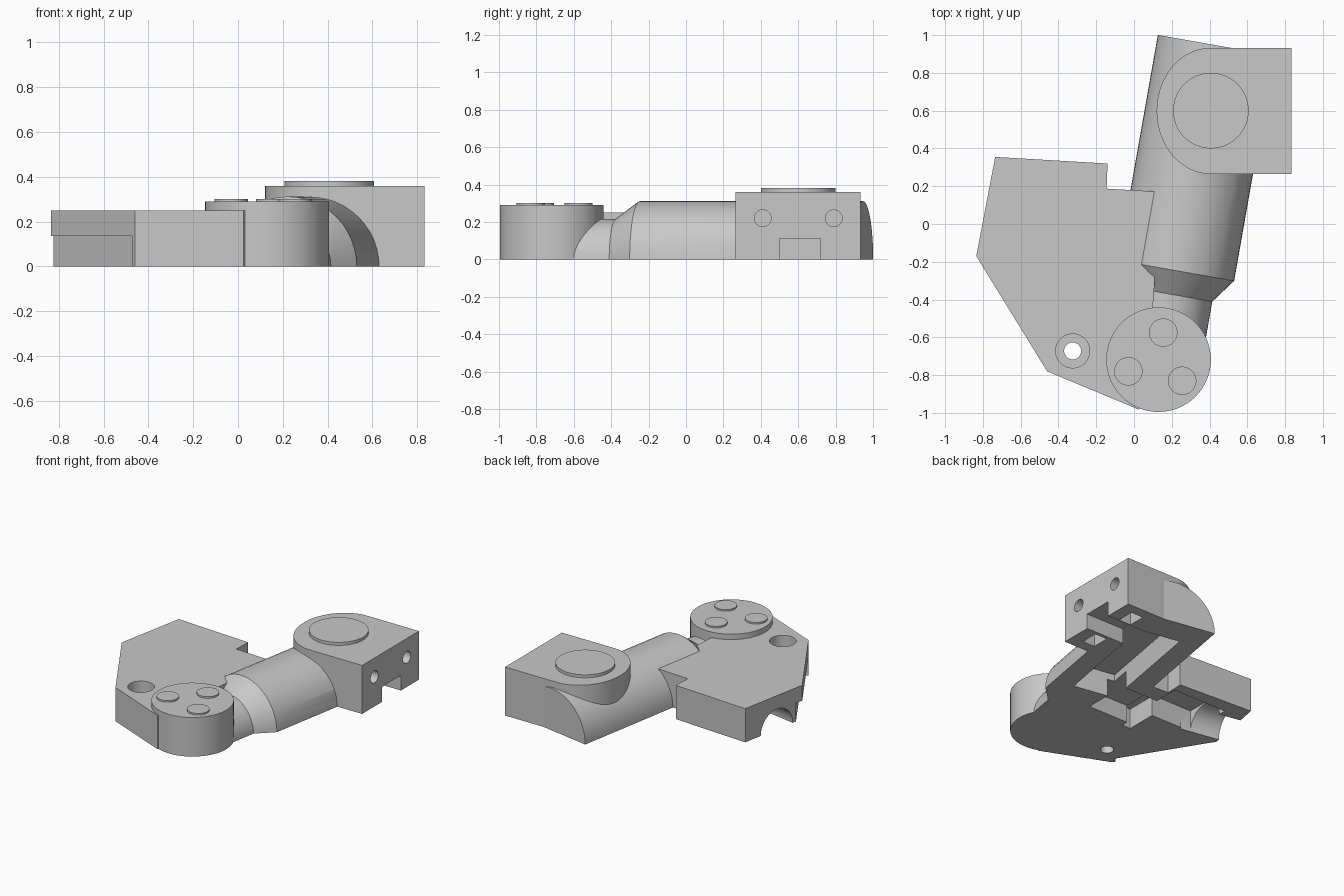
import bpy, bmesh, math
from mathutils import Matrix, Vector

if "Cube" in bpy.data.objects:
    bpy.data.objects.remove(bpy.data.objects["Cube"], do_unlink=True)

grey = bpy.data.materials.new("plain grey")
grey.use_nodes = True
grey.diffuse_color = (0.58, 0.58, 0.58, 1)
grey.node_tree.nodes["Principled BSDF"].inputs["Base Color"].default_value = (0.58, 0.58, 0.58, 1)

TILT = Matrix.Rotation(math.radians(-10), 4, 'Z')
ARM = Matrix.Translation((0.223, -0.247, 0)) @ TILT   # local y runs along the arm


def finish(name, bm, matrix=None):
    if matrix:
        bm.transform(matrix)
    bmesh.ops.recalc_face_normals(bm, faces=bm.faces)
    mesh = bpy.data.meshes.new(name)
    bm.to_mesh(mesh)
    bm.free()
    mesh.materials.append(grey)
    ob = bpy.data.objects.new(name, mesh)
    bpy.context.collection.objects.link(ob)
    return ob


def prism(name, points, z0, z1, matrix=None):
    bm = bmesh.new()
    face = bm.faces.new([bm.verts.new((x, y, z0)) for x, y in points])
    side = bmesh.ops.extrude_face_region(bm, geom=[face])["geom"]
    top = [v for v in side if isinstance(v, bmesh.types.BMVert)]
    bmesh.ops.translate(bm, verts=top, vec=(0, 0, z1 - z0))
    return finish(name, bm, matrix)


def box(name, x0, x1, y0, y1, z0, z1, matrix=None):
    return prism(name, [(x0, y0), (x1, y0), (x1, y1), (x0, y1)], z0, z1, matrix)


def arc(cx, cy, rx, ry, start, end, n):
    angles = [start + (end - start) * i / n for i in range(n + 1)]
    return [(cx + rx * math.cos(t), cy + ry * math.sin(t)) for t in angles]


def disc(name, x, y, r, z0, z1, matrix=None):
    return prism(name, arc(x, y, r, r, 0, math.tau, 64)[:-1], z0, z1, matrix)


# Half-round arm with a tapered neck
bm = bmesh.new()
profile = [(0, 1.212), (0.312, 1.212), (0.312, 0), (0.217, -0.128), (0.217, -0.45), (0, -0.45)]
vs = [bm.verts.new((r, y, 0)) for r, y in profile]
es = [bm.edges.new(pair) for pair in zip(vs, vs[1:])]
bmesh.ops.spin(bm, geom=vs + es, cent=(0, 0, 0), axis=(0, -1, 0), angle=math.pi, steps=24)
bmesh.ops.remove_doubles(bm, verts=bm.verts, dist=1e-4)
bmesh.ops.holes_fill(bm, edges=[e for e in bm.edges if e.is_boundary], sides=0)
arm = finish("arm", bm, ARM)

# Flat bracket plate
plate = prism("plate", [(-0.735, 0.355), (-0.835, -0.17), (-0.46, -0.78), (0.025, -0.982),
                        (0.1, -0.9), (0.1, -0.44), (0.11, -0.3), (0.1, -0.22),
                        (0.15, 0.17), (-0.145, 0.187), (-0.14, 0.32)], 0, 0.25)

# Block with a rounded end, and its raised disc
block = prism("block", [(0.833, 0.265), (0.833, 0.932)]
              + arc(0.405, 0.5985, 0.285, 0.3335, math.pi / 2, math.pi * 1.5, 40), 0, 0.36)
cap = disc("cap", 0.407, 0.6, 0.2, 0.35, 0.382)

# Round knob with three buttons
knob = disc("knob", 0.13, -0.718, 0.277, 0, 0.29)
buttons = [disc("button", x, y, 0.075, 0.28, 0.302)
           for x, y in [(0.155, -0.575), (-0.03, -0.78), (0.255, -0.83)]]

# Cutters: cavities on the underside, notch and holes
low = -0.1
arm_cavity = box("arm_cavity_cutter", -0.16, 0.16, 0.12, 1.0, low, 0.18, ARM)
notch = box("notch_cutter", 0.4, 0.95, 0.5, 0.72, low, 0.112)
nut_slots = [box("nut_slot_cutter", 0.64, 0.74, y - 0.065, y + 0.065, low, 0.28)
             for y in (0.41, 0.79)]
ACROSS = Matrix.Rotation(math.pi / 2, 4, 'Y')
holes = [disc("side_hole_cutter", 0, 0, 0.045, 0, 0.25,
              Matrix.Translation((0.7, y, 0.22)) @ ACROSS) for y in (0.41, 0.79)]

plate_cavity = box("plate_cavity_cutter", -0.6, -0.16, -0.12, 0.24, low, 0.16)
link_cavity = box("link_cavity_cutter", -0.2, 0.14, -0.3, 0.05, low, 0.13)
key_slot = box("key_slot_cutter", -0.26, -0.19, -0.35, 0, low, 0.15)
groove = disc("groove_cutter", 0, 0, 0.15, -0.3, 0.3,
              Matrix.Translation((-0.79, 0.065, 0)) @ TILT @ ACROSS)
screw_hole = disc("screw_hole_cutter", -0.325, -0.672, 0.045, low, 0.4)
screw_recess = disc("screw_recess_cutter", -0.325, -0.672, 0.09, 0.13, 0.4)

# Rebate along the lower part of the slanted edge
a, b = Vector((-0.835, -0.17)), Vector((-0.46, -0.78))
along = (b - a).normalized()
inward = Vector((-along.y, along.x))
ends = [a - along * 0.2, b - along * 0.025]
rebate = prism("rebate_cutter", [ends[0] + inward * 0.04, ends[1] + inward * 0.04,
                                 ends[1] - inward * 0.1, ends[0] - inward * 0.1], low, 0.136)


def cut(ob, cutters):
    for c in cutters:
        mod = ob.modifiers.new(c.name, 'BOOLEAN')
        mod.operation = 'DIFFERENCE'
        mod.solver = 'EXACT'
        mod.object = c
    bpy.context.view_layer.objects.active = ob
    for m in list(ob.modifiers):
        bpy.ops.object.modifier_apply(modifier=m.name)


cut(arm, [arm_cavity, notch, link_cavity] + nut_slots)
cut(block, [arm_cavity, notch] + nut_slots + holes)
cut(plate, [plate_cavity, link_cavity, key_slot, arm_cavity, groove, rebate,
            screw_recess, screw_hole])
for c in [arm_cavity, notch, plate_cavity, link_cavity, key_slot, groove,
          screw_hole, screw_recess, rebate] + nut_slots + holes:
    bpy.data.objects.remove(c, do_unlink=True)

# Smooth the round sides, keep edges sharp
bpy.ops.object.select_all(action='DESELECT')
for ob in [arm, plate, block, cap, knob] + buttons:
    ob.select_set(True)
bpy.context.view_layer.objects.active = arm
bpy.ops.object.shade_smooth_by_angle(angle=math.radians(25))
